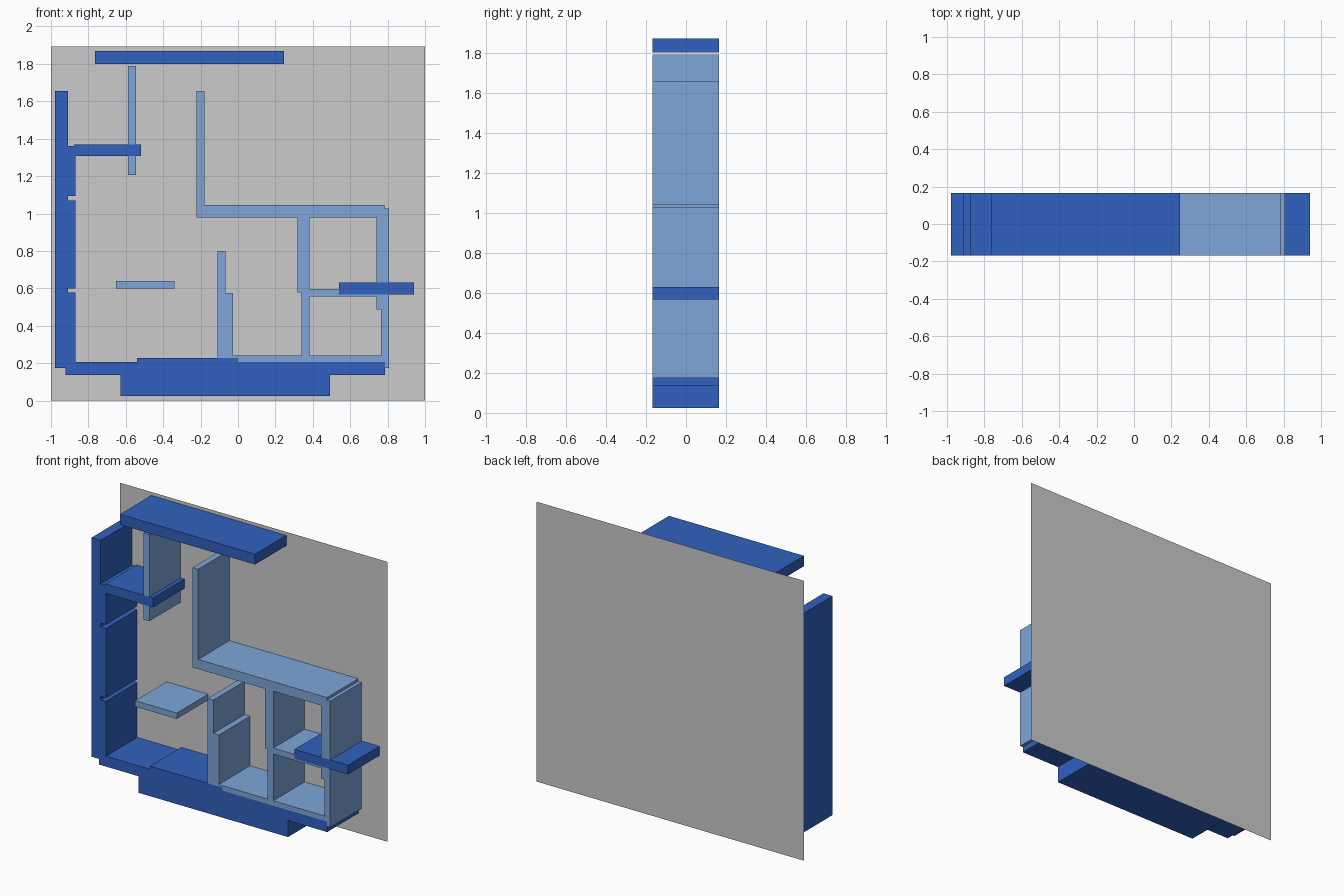
import bpy, bmesh

FRONT, BACK = -0.168, 0.166   # wall depth; backing sheet sits just behind
SHEET_Y = 0.168


def paint(name, rgb):
    m = bpy.data.materials.new(name)
    m.diffuse_color = (*rgb, 1)
    return m


DARK = paint("dark_blue", (0.03, 0.12, 0.52))
LIGHT = paint("light_blue", (0.21, 0.38, 0.69))


def prism(name, mat, pts):
    """Extrude a front (x, z) outline, listed anticlockwise, through the depth."""
    bm = bmesh.new()
    face = bm.faces.new([bm.verts.new((x, FRONT, z)) for x, z in pts])
    ext = bmesh.ops.extrude_face_region(bm, geom=[face], use_keep_orig=True)
    new = [v for v in ext["geom"] if isinstance(v, bmesh.types.BMVert)]
    bmesh.ops.translate(bm, verts=new, vec=(0, BACK - FRONT, 0))
    bmesh.ops.recalc_face_normals(bm, faces=bm.faces)
    me = bpy.data.meshes.new(name)
    bm.to_mesh(me)
    bm.free()
    me.materials.append(mat)
    ob = bpy.data.objects.new(name, me)
    bpy.context.collection.objects.link(ob)
    return ob


def slab(name, mat, x0, x1, z0, z1):
    return prism(name, mat, [(x0, z0), (x1, z0), (x1, z1), (x0, z1)])


# Thin backing sheet
me = bpy.data.meshes.new("backing_sheet")
me.from_pydata([(1, SHEET_Y, 0), (-1, SHEET_Y, 0), (-1, SHEET_Y, 1.892), (1, SHEET_Y, 1.892)],
               [], [(0, 1, 2, 3)])
bpy.context.collection.objects.link(bpy.data.objects.new("backing_sheet", me))

# Dark outer walls and floor
slab("ceiling", DARK, -0.765, 0.245, 1.80, 1.87)
prism("left_wall", DARK, [
    (-0.978, 0.174), (-0.87, 0.174),
    (-0.87, 0.577), (-0.91, 0.577), (-0.91, 0.60), (-0.87, 0.60),
    (-0.87, 1.07), (-0.91, 1.07), (-0.91, 1.095), (-0.87, 1.095),
    (-0.87, 1.36), (-0.91, 1.36), (-0.91, 1.655), (-0.978, 1.655)])
prism("floor", DARK, [
    (-0.922, 0.136), (-0.628, 0.136), (-0.628, 0.024), (0.492, 0.024),
    (0.492, 0.136), (0.785, 0.136), (0.785, 0.206), (0, 0.206), (0, 0.227),
    (-0.54, 0.227), (-0.54, 0.206), (-0.87, 0.206), (-0.87, 0.174), (-0.922, 0.174)])
prism("left_ledge", DARK, [
    (-0.87, 1.307), (-0.518, 1.307), (-0.518, 1.37), (-0.877, 1.37),
    (-0.877, 1.36), (-0.87, 1.36)])
slab("right_ledge", DARK, 0.54, 0.941, 0.567, 0.63)

# Light partition through the left ledge
slab("upper_partition_bottom", LIGHT, -0.588, -0.545, 1.206, 1.307)
slab("upper_partition_top", LIGHT, -0.588, -0.545, 1.37, 1.79)

# Light inner rooms
prism("inner_ceiling", LIGHT, [
    (-0.222, 0.98), (0.74, 0.98), (0.74, 1.027), (0.783, 1.027),
    (0.783, 1.045), (-0.18, 1.045), (-0.18, 1.655), (-0.222, 1.655)])
slab("right_wall_top", LIGHT, 0.74, 0.807, 0.63, 1.027)
prism("right_wall_bottom", LIGHT, [
    (0.785, 0.174), (0.807, 0.174), (0.807, 0.567), (0.74, 0.567),
    (0.74, 0.487), (0.765, 0.487), (0.765, 0.206), (0.785, 0.206)])
prism("middle_wall", LIGHT, [
    (0.34, 0.24), (0.382, 0.24), (0.382, 0.98), (0.318, 0.98),
    (0.318, 0.577), (0.34, 0.577)])
prism("room_shelf", LIGHT, [
    (0.382, 0.556), (0.74, 0.556), (0.74, 0.567), (0.54, 0.567),
    (0.54, 0.596), (0.382, 0.596)])
prism("inner_floor", LIGHT, [
    (0, 0.206), (0.765, 0.206), (0.765, 0.24), (-0.026, 0.24),
    (-0.026, 0.227), (0, 0.227)])
prism("stepped_wall", LIGHT, [
    (-0.11, 0.227), (-0.026, 0.227), (-0.026, 0.575), (-0.067, 0.575),
    (-0.067, 0.80), (-0.11, 0.80)])
slab("floating_platform", LIGHT, -0.652, -0.34, 0.60, 0.64)
